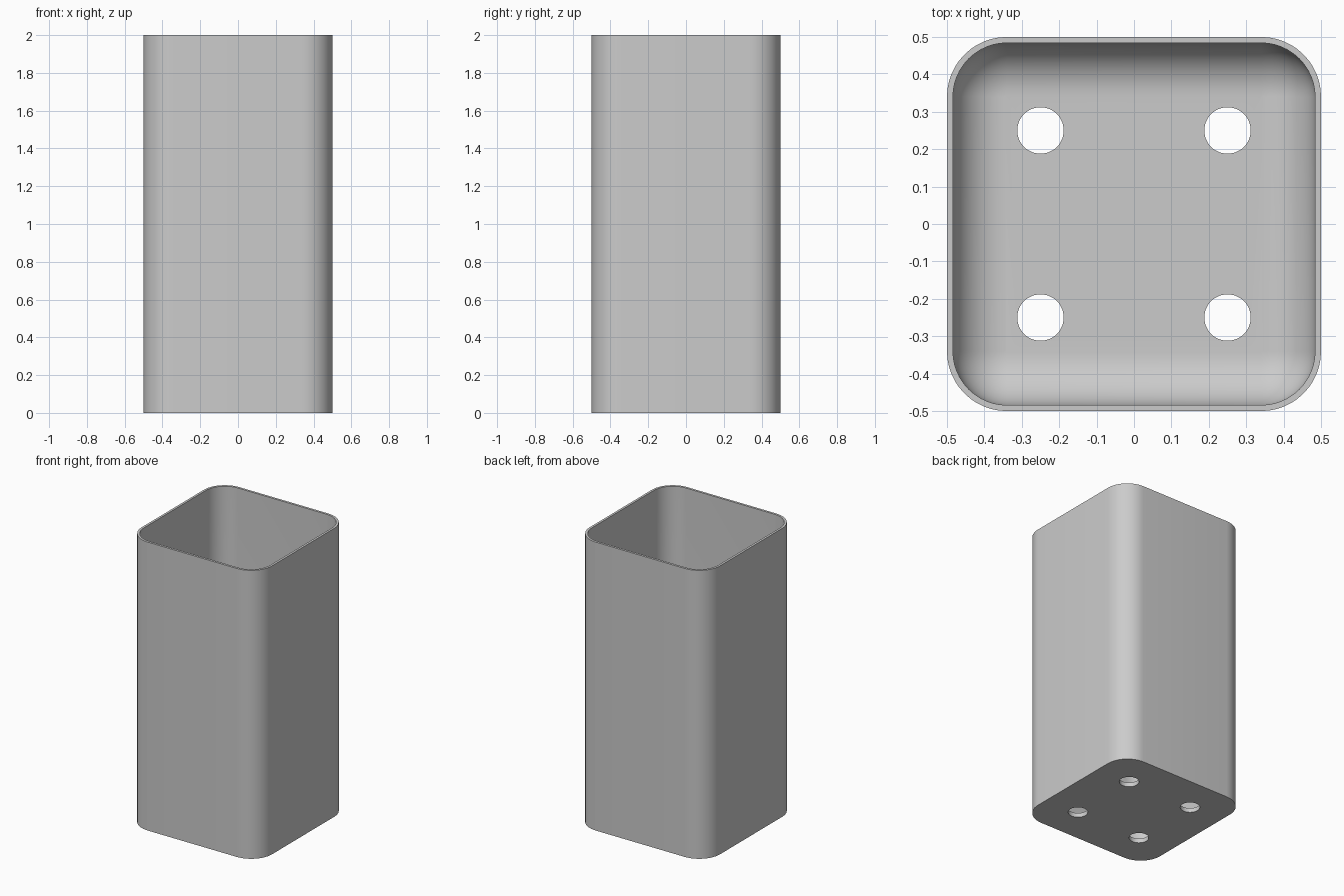
import bpy, bmesh
from math import sin, cos, pi

cube = bpy.data.objects.get("Cube")
if cube:
    bpy.data.objects.remove(cube, do_unlink=True)

HEIGHT, HALF, CORNER = 2.0, 0.5, 0.16
WALL, FLOOR, FILLET = 0.016, 0.03, 0.14
HOLE_RADIUS, HOLE_OFFSET = 0.062, 0.25
CORNER_STEPS, FILLET_STEPS = 12, 12

grey = bpy.data.materials.new("plain grey")
grey.use_nodes = True
colour = (0.6, 0.6, 0.6, 1)
grey.diffuse_color = colour
grey.node_tree.nodes["Principled BSDF"].inputs["Base Color"].default_value = colour


def ring(bm, half, radius, z):
    """Rounded square loop of vertices at one height."""
    centre = half - radius
    verts = []
    for q, (sx, sy) in enumerate(((1, 1), (-1, 1), (-1, -1), (1, -1))):
        for i in range(CORNER_STEPS + 1):
            a = (q + i / CORNER_STEPS) * pi / 2
            verts.append(bm.verts.new((sx * centre + radius * cos(a),
                                       sy * centre + radius * sin(a), z)))
    return verts


# Container shell: outside wall, rim, inside wall and filleted floor
bm = bmesh.new()
rings = [ring(bm, HALF, CORNER, 0), ring(bm, HALF, CORNER, HEIGHT),
         ring(bm, HALF - WALL, CORNER - WALL, HEIGHT)]
for i in range(FILLET_STEPS + 1):
    a = i / FILLET_STEPS * pi / 2
    inset = WALL + FILLET * (1 - cos(a))
    rings.append(ring(bm, HALF - inset, CORNER - inset,
                      FLOOR + FILLET * (1 - sin(a))))
for low, high in zip(rings, rings[1:]):
    for i in range(len(low)):
        j = (i + 1) % len(low)
        bm.faces.new((low[i], low[j], high[j], high[i]))
bm.faces.new(rings[0][::-1])
bm.faces.new(rings[-1])
bmesh.ops.recalc_face_normals(bm, faces=bm.faces)
mesh = bpy.data.meshes.new("container")
bm.to_mesh(mesh)
bm.free()
mesh.materials.append(grey)
container = bpy.data.objects.new("container", mesh)
bpy.context.collection.objects.link(container)

# Drain holes: four cylinders cut through the floor
bm = bmesh.new()
for sx in (-1, 1):
    for sy in (-1, 1):
        made = bmesh.ops.create_cone(bm, cap_ends=True, segments=48, depth=0.2,
                                     radius1=HOLE_RADIUS, radius2=HOLE_RADIUS)
        bmesh.ops.translate(bm, verts=made["verts"],
                            vec=(sx * HOLE_OFFSET, sy * HOLE_OFFSET, 0))
cut_mesh = bpy.data.meshes.new("drain_hole_cutter")
bm.to_mesh(cut_mesh)
bm.free()
cut_mesh.materials.append(grey)
cutter = bpy.data.objects.new("drain_hole_cutter", cut_mesh)
bpy.context.collection.objects.link(cutter)
cutter.hide_render = True
cutter.hide_viewport = True

cut = container.modifiers.new("drain holes", 'BOOLEAN')
cut.operation = 'DIFFERENCE'
cut.solver = 'EXACT'
cut.object = cutter

# Smooth shading with sharp rims
bpy.ops.object.select_all(action='DESELECT')
container.select_set(True)
bpy.context.view_layer.objects.active = container
bpy.ops.object.modifier_apply(modifier=cut.name)
bpy.ops.object.shade_smooth_by_angle(angle=pi / 6)
